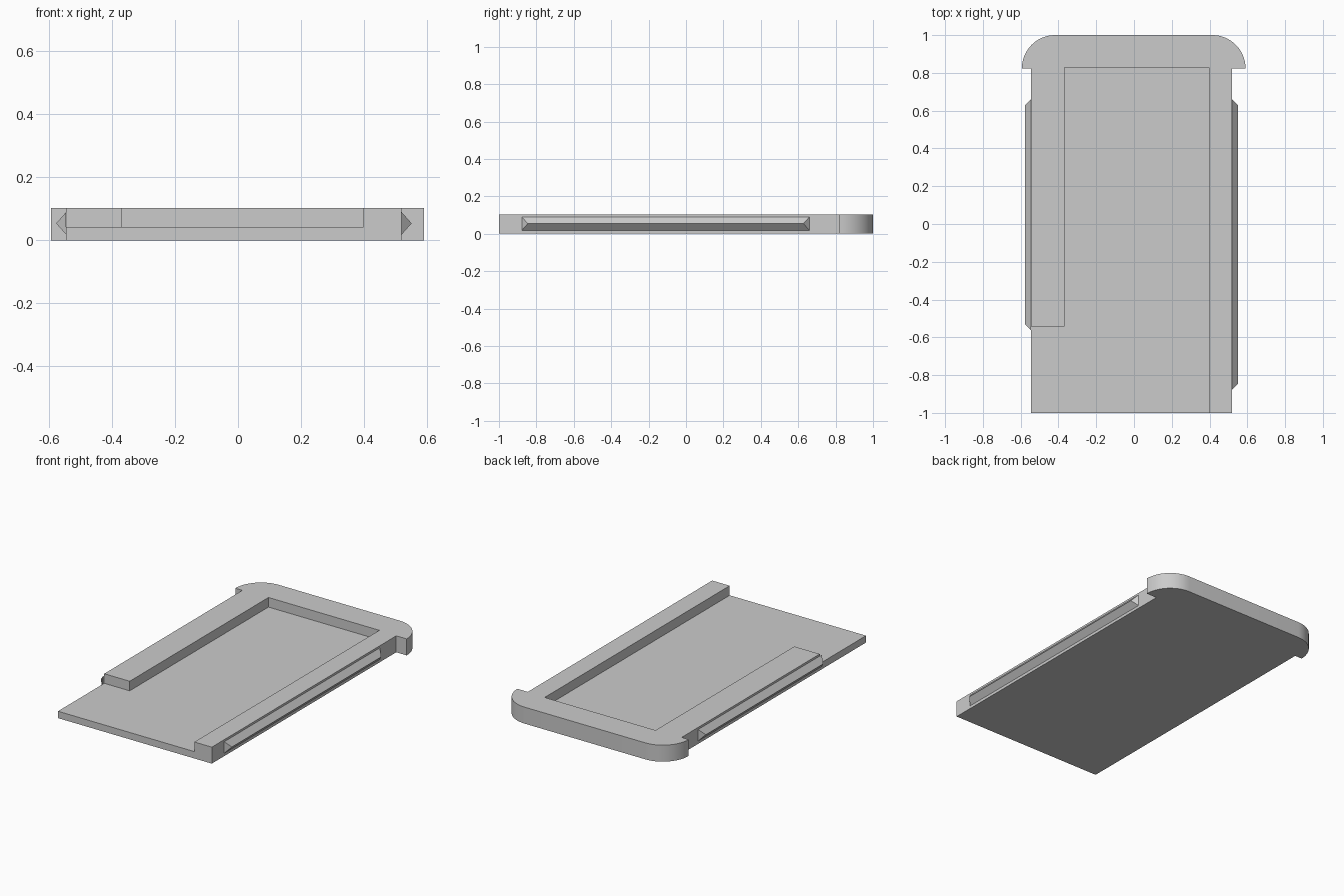
import bpy, bmesh, math

if "Cube" in bpy.data.objects:
    bpy.data.objects.remove(bpy.data.objects["Cube"])

HEIGHT, FLOOR = 0.103, 0.043
LEFT, RIGHT = 0.519, -0.545          # body sides
SHOULDER, BACK = 0.822, 1.0          # rounded head, front and back

grey = bpy.data.materials.new("plain grey")
grey.use_nodes = True
colour = (0.6, 0.6, 0.6, 1)
grey.diffuse_color = colour
grey.node_tree.nodes["Principled BSDF"].inputs["Base Color"].default_value = colour


def add_object(name, bm):
    bmesh.ops.recalc_face_normals(bm, faces=bm.faces)
    mesh = bpy.data.meshes.new(name)
    bm.to_mesh(mesh)
    bm.free()
    mesh.materials.append(grey)
    obj = bpy.data.objects.new(name, mesh)
    bpy.context.collection.objects.link(obj)
    return obj


def extrude_outline(name, points, low, high):
    bm = bmesh.new()
    face = bm.faces.new([bm.verts.new((x, y, low)) for x, y in points])
    grown = bmesh.ops.extrude_face_region(bm, geom=[face])["geom"]
    verts = [v for v in grown if isinstance(v, bmesh.types.BMVert)]
    bmesh.ops.translate(bm, verts=verts, vec=(0, 0, high - low))
    return add_object(name, bm)


def corner(cx, start, radius=0.175, steps=14):
    # Quarter round of the head, counter-clockwise from the start angle
    rise = BACK - SHOULDER
    angles = [start + math.pi / 2 * i / steps for i in range(steps + 1)]
    return [(cx + radius * math.cos(a), SHOULDER + rise * math.sin(a)) for a in angles]


# Tray: body and rounded head in one outline
outline = [(RIGHT, -1), (LEFT, -1), (LEFT, SHOULDER)]
outline += corner(0.416, 0) + corner(-0.419, math.pi / 2)
outline += [(RIGHT, SHOULDER)]
tray = extrude_outline("tray", outline, 0, HEIGHT)

# Recess, open at the front and at the front right corner
recess = [(-0.7, -1.1), (0.398, -1.1), (0.398, 0.828),
          (-0.369, 0.828), (-0.369, -0.543), (-0.7, -0.543)]
cutter = extrude_outline("recess_cutter", recess, FLOOR, HEIGHT + 0.1)
cutter.hide_render = True
cut = tray.modifiers.new("recess", "BOOLEAN")
cut.operation = "DIFFERENCE"
cut.solver = "EXACT"
cut.object = cutter
bpy.context.view_layer.objects.active = tray
tray.select_set(True)
bpy.ops.object.modifier_apply(modifier=cut.name)
bpy.data.objects.remove(cutter)
bpy.ops.object.shade_smooth_by_angle(angle=math.radians(30))


# Side rails: pointed ridges with sloped ends
def side_rail(name, side, tip, front, back, slope=0.032):
    bm = bmesh.new()
    corners = [(side, front, 0.018), (side, back, 0.018),
               (side, back, 0.09), (side, front, 0.09),
               (tip, front + slope, 0.054), (tip, back - slope, 0.054)]
    a, b, c, d, e, f = [bm.verts.new(p) for p in corners]
    for loop in ((a, b, c, d), (a, b, f, e), (d, c, f, e), (a, d, e), (b, c, f)):
        bm.faces.new(loop)
    return add_object(name, bm)


side_rail("left_rail", LEFT, 0.551, -0.878, 0.66)
side_rail("right_rail", RIGHT, -0.577, -0.563, 0.66)
